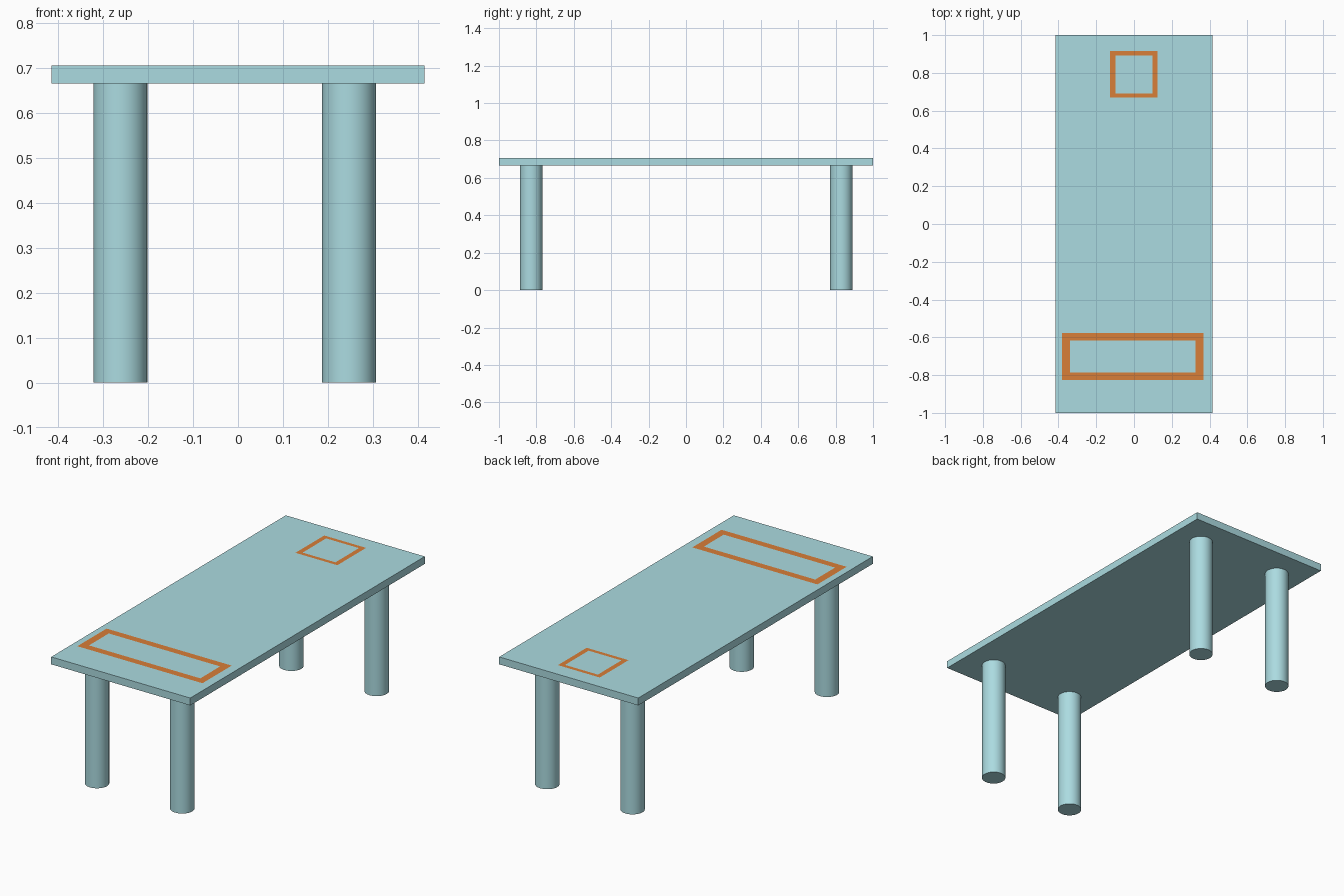
import bpy, bmesh
from math import radians

if "Cube" in bpy.data.objects:
    bpy.data.objects.remove(bpy.data.objects["Cube"])

TOP_Z, UNDER_Z = 0.706, 0.666


def material(name, rgb):
    mat = bpy.data.materials.new(name)
    mat.diffuse_color = (*rgb, 1)
    mat.use_nodes = True
    mat.node_tree.nodes["Principled BSDF"].inputs["Base Color"].default_value = mat.diffuse_color
    return mat


teal = material("pale_teal", (0.41, 0.71, 0.75))
orange = material("orange", (0.69, 0.21, 0.04))


def box(name, x, y, z, mat):
    """Box from (min, max) ranges."""
    bpy.ops.mesh.primitive_cube_add(size=1, location=[sum(r) / 2 for r in (x, y, z)])
    ob = bpy.context.object
    ob.scale = [r[1] - r[0] for r in (x, y, z)]
    bpy.ops.object.transform_apply(location=False, rotation=False)
    ob.name = name
    ob.data.materials.append(mat)
    return ob


def leg(name, x, y):
    bpy.ops.mesh.primitive_cylinder_add(vertices=48, radius=0.06, depth=UNDER_Z,
                                        location=(x, y, UNDER_Z / 2))
    bpy.ops.object.shade_smooth_by_angle(angle=radians(30))
    bpy.context.object.name = name
    bpy.context.object.data.materials.append(teal)


def frame(name, x, y, wx, wy):
    """Flat rectangular outline lying on the tabletop."""
    z = TOP_Z + 0.001
    bm = bmesh.new()

    def ring(dx, dy):
        return [bm.verts.new(p) for p in (
            (x[0] + dx, y[0] + dy, z), (x[1] - dx, y[0] + dy, z),
            (x[1] - dx, y[1] - dy, z), (x[0] + dx, y[1] - dy, z))]

    outer, inner = ring(0, 0), ring(wx, wy)
    for i in range(4):
        j = (i + 1) % 4
        bm.faces.new((outer[i], outer[j], inner[j], inner[i]))
    mesh = bpy.data.meshes.new(name)
    bm.to_mesh(mesh)
    bm.free()
    mesh.materials.append(orange)
    bpy.context.collection.objects.link(bpy.data.objects.new(name, mesh))


# Tabletop
box("tabletop", (-0.415, 0.415), (-1, 1), (UNDER_Z, TOP_Z), teal)

# Four round legs
for end, y in (("front", -0.828), ("back", 0.83)):
    for side, x in (("left", -0.262), ("right", 0.247)):
        leg(f"{end}_{side}_leg", x, y)

# Orange outlines on the tabletop
frame("square_outline", (-0.126, 0.124), (0.67, 0.915), 0.027, 0.022)
frame("wide_outline", (-0.38, 0.367), (-0.827, -0.578), 0.041, 0.04)
